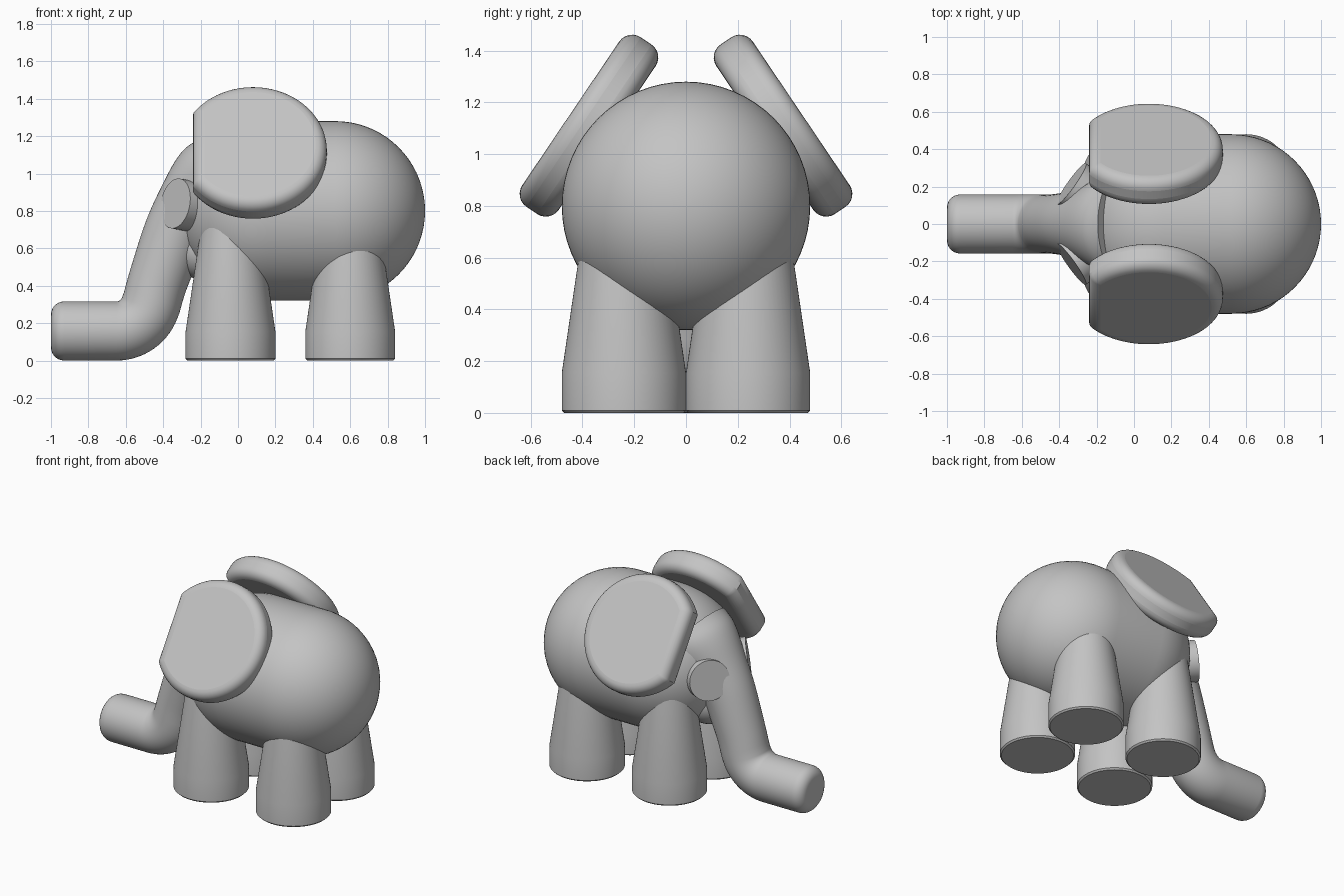
import bpy, bmesh, math
from mathutils import Matrix, Vector

cube = bpy.data.objects.get("Cube")
if cube:
    bpy.data.objects.remove(cube, do_unlink=True)

grey = bpy.data.materials.new("matte grey")
grey.use_nodes = True
colour = (0.55, 0.55, 0.55, 1)
grey.diffuse_color = colour
grey.node_tree.nodes["Principled BSDF"].inputs["Base Color"].default_value = colour


def finish(bm, name, bevel=0, segments=6):
    """Turn a bmesh into a smooth-shaded object with an optional rounded rim."""
    bmesh.ops.recalc_face_normals(bm, faces=bm.faces)
    mesh = bpy.data.meshes.new(name)
    bm.to_mesh(mesh)
    bm.free()
    mesh.materials.append(grey)
    ob = bpy.data.objects.new(name, mesh)
    bpy.context.collection.objects.link(ob)
    if bevel:
        mod = ob.modifiers.new("rounded rim", 'BEVEL')
        mod.width, mod.segments = bevel, segments
        mod.limit_method, mod.angle_limit = 'ANGLE', math.radians(40)
    bpy.ops.object.select_all(action='DESELECT')
    ob.select_set(True)
    bpy.context.view_layer.objects.active = ob
    bpy.ops.object.shade_smooth_by_angle(angle=math.radians(35))
    return ob


def loft(name, stations, sides=64):
    """Skin circles placed along a path; each station is (x, z, radius, direction)."""
    bm = bmesh.new()
    rings = []
    for x, z, r, t in stations:
        up = Vector((-t.y, 0, t.x))
        ring = []
        for i in range(sides):
            a = math.tau * i / sides
            ring.append(bm.verts.new(Vector((x, r * math.cos(a), z)) + up * r * math.sin(a)))
        rings.append(ring)
    for a, b in zip(rings, rings[1:]):
        for i in range(sides):
            j = (i + 1) % sides
            bm.faces.new((a[i], a[j], b[j], b[i]))
    bm.faces.new(rings[0])
    bm.faces.new(rings[-1])
    return finish(bm, name)


def spline(points, steps=6):
    """Smooth curve through the points."""
    pts = [Vector(p) for p in points]
    pts = [2 * pts[0] - pts[1]] + pts + [2 * pts[-1] - pts[-2]]
    out = []
    for a, b, c, d in zip(pts, pts[1:], pts[2:], pts[3:]):
        for s in range(steps):
            t = s / steps
            out.append(0.5 * (2 * b + (c - a) * t + (2 * a - 5 * b + 4 * c - d) * t * t
                              + (3 * b - a - 3 * c + d) * t ** 3))
    return out + [pts[-2]]


# Body: a capsule lying along x
R, MID = 0.48, 0.8
along = Vector((1, 0))
body = []
for start, centre in ((0, 0.16), (90, 0.52)):
    for k in range(19):
        a = math.radians(min(max(start + k * 5, 0.5), 179.5))
        body.append((centre - R * math.cos(a), MID, R * math.sin(a), along))
loft("body", body)

# Trunk: rounded tip, straight run, tight bend, then flaring up into the head
TR, FILLET, TIP = 0.158, 0.07, -1.0
trunk = []
for k in range(7):
    a = math.radians(15 * k)
    trunk.append((TIP + FILLET * (1 - math.sin(a)), TR, TR - FILLET * (1 - math.cos(a)), along))
trunk.reverse()
trunk.sort(key=lambda s: s[0])
for k in range(15):
    a = math.radians(5 * k)
    trunk.append((-0.65 + 0.19 * math.sin(a), 0.348 - 0.19 * math.cos(a), TR,
                  Vector((math.cos(a), math.sin(a)))))
flare = spline([(-0.469, 0.283, TR), (-0.42, 0.45, 0.16), (-0.33, 0.68, 0.175),
                (-0.22, 0.84, 0.21), (-0.10, 0.92, 0.28), (0.02, 0.91, 0.355)])
turn = spline([(70, 0, 0), (71, 0, 0), (67, 0, 0), (59, 0, 0), (46, 0, 0), (37, 0, 0)])
for p, t in list(zip(flare, turn))[1:]:
    a = math.radians(t.x)
    trunk.append((p.x, p.y, p.z, Vector((math.cos(a), math.sin(a)))))
loft("trunk", trunk)

# Chin: fills the hollow below the head
bm = bmesh.new()
bmesh.ops.create_uvsphere(bm, u_segments=40, v_segments=20, radius=0.17,
                          matrix=Matrix.Translation((-0.18, 0, 0.6)))
finish(bm, "chin")


def leg(name, x, y):
    """Cylindrical foot with a tapering upper leg."""
    bm = bmesh.new()
    profile = ((0, 0.23), (0.01, 0.24), (0.155, 0.24), (0.8, 0.145))
    rings = [[bm.verts.new((x + r * math.cos(math.tau * i / 64),
                            y + r * math.sin(math.tau * i / 64), z)) for i in range(64)]
             for z, r in profile]
    for a, b in zip(rings, rings[1:]):
        for i in range(64):
            j = (i + 1) % 64
            bm.faces.new((a[i], a[j], b[j], b[i]))
    bm.faces.new(rings[0])
    bm.faces.new(rings[-1])
    finish(bm, name)


def frame(origin, x_axis, normal):
    """Matrix with local x and z along the given directions."""
    z = Vector(normal).normalized()
    x = Vector(x_axis)
    x = (x - z * x.dot(z)).normalized()
    m = Matrix((x, z.cross(x), z)).transposed().to_4x4()
    m.translation = origin
    return m


for side, s in (("left", -1), ("right", 1)):
    # Legs
    leg("front_leg_" + side, -0.04, 0.24 * s)
    leg("back_leg_" + side, 0.60, 0.24 * s)

    # Ear: thick disc with its front edge cut straight, rim rounded
    bm = bmesh.new()
    bmesh.ops.create_cone(bm, cap_ends=True, segments=72, radius1=0.395, radius2=0.395, depth=0.17)
    cut = bmesh.ops.bisect_plane(bm, geom=bm.verts[:] + bm.edges[:] + bm.faces[:],
                                 plane_co=(-0.32, 0, 0), plane_no=(-1, 0, 0), clear_outer=True)
    bmesh.ops.contextual_create(bm, geom=[g for g in cut["geom_cut"] if isinstance(g, bmesh.types.BMEdge)])
    bm.transform(frame((0.08, 0.375 * s, 1.11), (1, 0, 0), (0, 0.83 * s, 0.56)))
    finish(bm, "ear_" + side, bevel=0.06)

    # Eye: flat plug set beside the trunk
    bm = bmesh.new()
    bmesh.ops.create_cone(bm, cap_ends=True, segments=48, radius1=0.135, radius2=0.135, depth=0.12)
    n = Vector((-0.8, 0.57 * s, 0.15)).normalized()
    bm.transform(frame(Vector((-0.335, 0.215 * s, 0.84)) - n * 0.06, (0, 0, 1), n))
    finish(bm, "eye_" + side)
